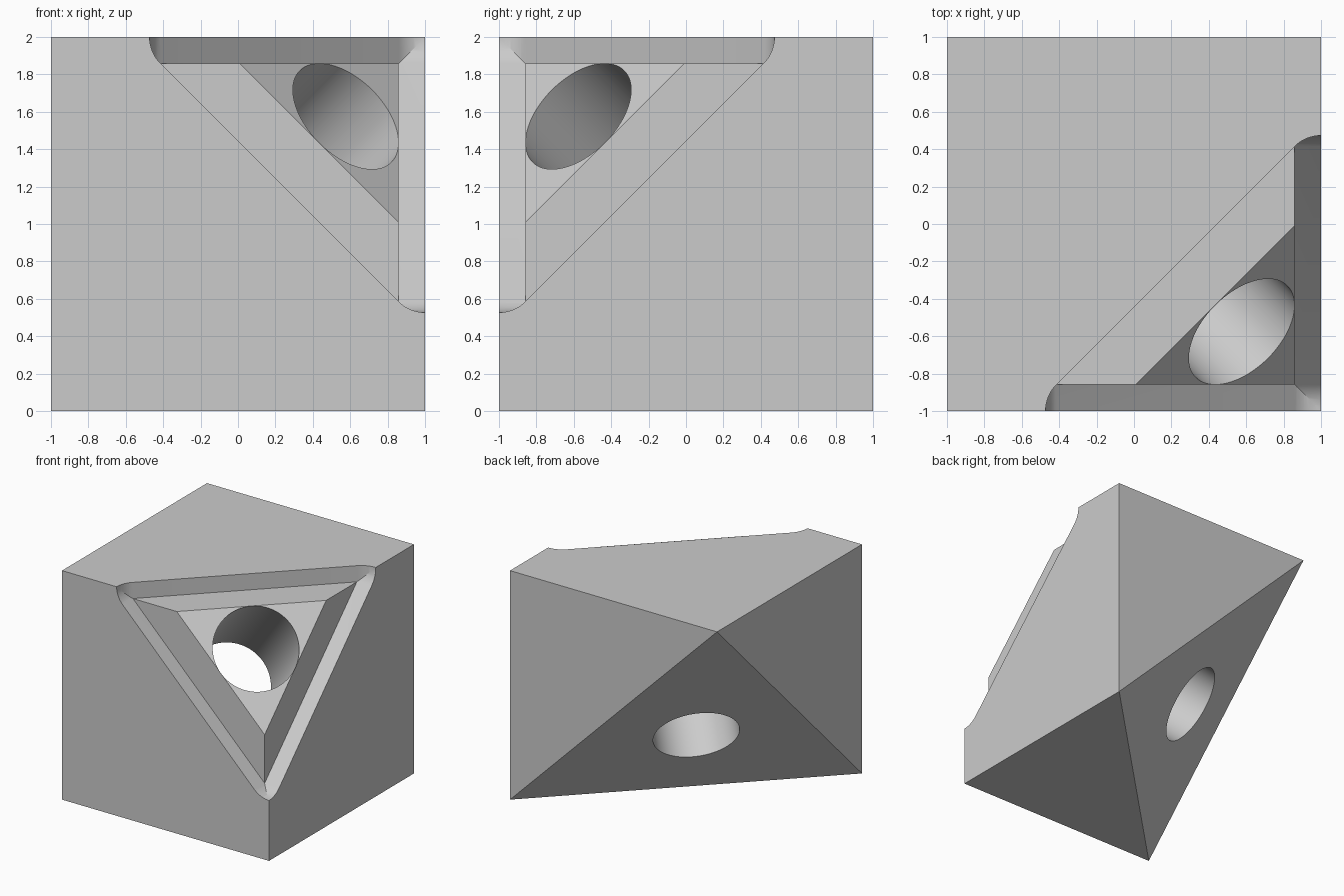
import bpy, bmesh, math
from mathutils import Matrix, Vector

cube = bpy.data.objects.get("Cube")
if cube:
    bpy.data.objects.remove(cube, do_unlink=True)

# Everything is built as distances from the notched corner, then turned upright
SIDE = 2.0
FILLET = 0.2
STEP = FILLET * math.sin(math.pi / 4)      # depth of the rim step
REACH = 0.9 * math.sqrt(2)                 # pocket floor: u + v + w = REACH
DIAGONAL = Vector((1, 1, 1)).normalized()

grey = bpy.data.materials.new("plain grey")
grey.use_nodes = True
grey.diffuse_color = (0.6, 0.6, 0.6, 1)
grey.node_tree.nodes["Principled BSDF"].inputs["Base Color"].default_value = (0.6, 0.6, 0.6, 1)


def make_object(name, bm):
    bmesh.ops.recalc_face_normals(bm, faces=bm.faces)
    mesh = bpy.data.meshes.new(name)
    bm.to_mesh(mesh)
    bm.free()
    mesh.materials.append(grey)
    obj = bpy.data.objects.new(name, mesh)
    bpy.context.collection.objects.link(obj)
    return obj


def clipped_box(name, low, high, total, keep_inner):
    """Box from low to high on all axes, clipped by the plane u + v + w = total."""
    bm = bmesh.new()
    bmesh.ops.create_cube(bm, size=high - low)
    bmesh.ops.translate(bm, verts=bm.verts, vec=Vector((1, 1, 1)) * (low + high) / 2)
    bmesh.ops.bisect_plane(bm, geom=bm.verts[:] + bm.edges[:] + bm.faces[:], dist=1e-4,
                           plane_co=Vector((1, 1, 1)) * total / 3, plane_no=DIAGONAL,
                           clear_outer=keep_inner, clear_inner=not keep_inner)
    bmesh.ops.holes_fill(bm, edges=[e for e in bm.edges if e.is_boundary])
    return make_object(name, bm)


def rim_prism(name, axis):
    """Triangular prism with filleted tips, running along the given axis."""
    low = -0.1 * (axis + 1)
    arc = [(REACH + FILLET * math.cos(a), FILLET * math.sin(a))
           for a in (math.pi / 4 * i / 10 for i in range(11))]
    outline = [(low, low), (arc[0][0], low)] + arc
    outline += [(v, u) for u, v in reversed(arc)] + [(low, arc[0][0])]
    bm = bmesh.new()
    face = bm.faces.new([bm.verts.new((u, v, -0.5)) for u, v in outline])
    grown = bmesh.ops.extrude_face_region(bm, geom=[face])["geom"]
    bmesh.ops.translate(bm, vec=(0, 0, 3),
                        verts=[g for g in grown if isinstance(g, bmesh.types.BMVert)])
    bmesh.ops.rotate(bm, verts=bm.verts, cent=(0, 0, 0),
                     matrix=Matrix.Rotation(axis * math.tau / 3, 3, DIAGONAL))
    return make_object(name, bm)


def combine(target, tool, operation):
    """Boolean the tool into the target and discard the tool."""
    mod = target.modifiers.new("combine", "BOOLEAN")
    mod.operation, mod.solver, mod.object = operation, "EXACT", tool
    result = bpy.data.meshes.new_from_object(
        target.evaluated_get(bpy.context.evaluated_depsgraph_get()))
    target.modifiers.clear()
    target.data = result
    bpy.data.objects.remove(tool, do_unlink=True)


# Block with the far corner sliced off
block = clipped_box("corner_block", 0, SIDE, 2 * SIDE, True)

# Stepped pocket: three rim prisms overlapped, less the core that forms shelf and floor
pocket = rim_prism("pocket_cutter", 0)
for axis in (1, 2):
    combine(pocket, rim_prism("rim_cutter", axis), "INTERSECT")
combine(pocket, clipped_box("core", STEP, 3, REACH, False), "DIFFERENCE")
combine(block, pocket, "DIFFERENCE")

# Round hole along the diagonal, touching the sides of the pocket floor
bm = bmesh.new()
bmesh.ops.create_cone(bm, cap_ends=True, segments=96, radius1=0.346, radius2=0.346, depth=4)
bmesh.ops.rotate(bm, verts=bm.verts, cent=(0, 0, 0),
                 matrix=DIAGONAL.to_track_quat("Z", "Y").to_matrix())
bmesh.ops.translate(bm, verts=bm.verts, vec=DIAGONAL * 1.5)
combine(block, make_object("hole_cutter", bm), "DIFFERENCE")

# Turn the notched corner to the front, top and +x
block.data.transform(Matrix.Translation((1, -1, 2)) @ Matrix.Rotation(math.pi, 4, "Y"))
block.data.materials.clear()
block.data.materials.append(grey)
bpy.ops.object.select_all(action="DESELECT")
block.select_set(True)
bpy.context.view_layer.objects.active = block
bpy.ops.object.shade_smooth_by_angle(angle=math.radians(25))
